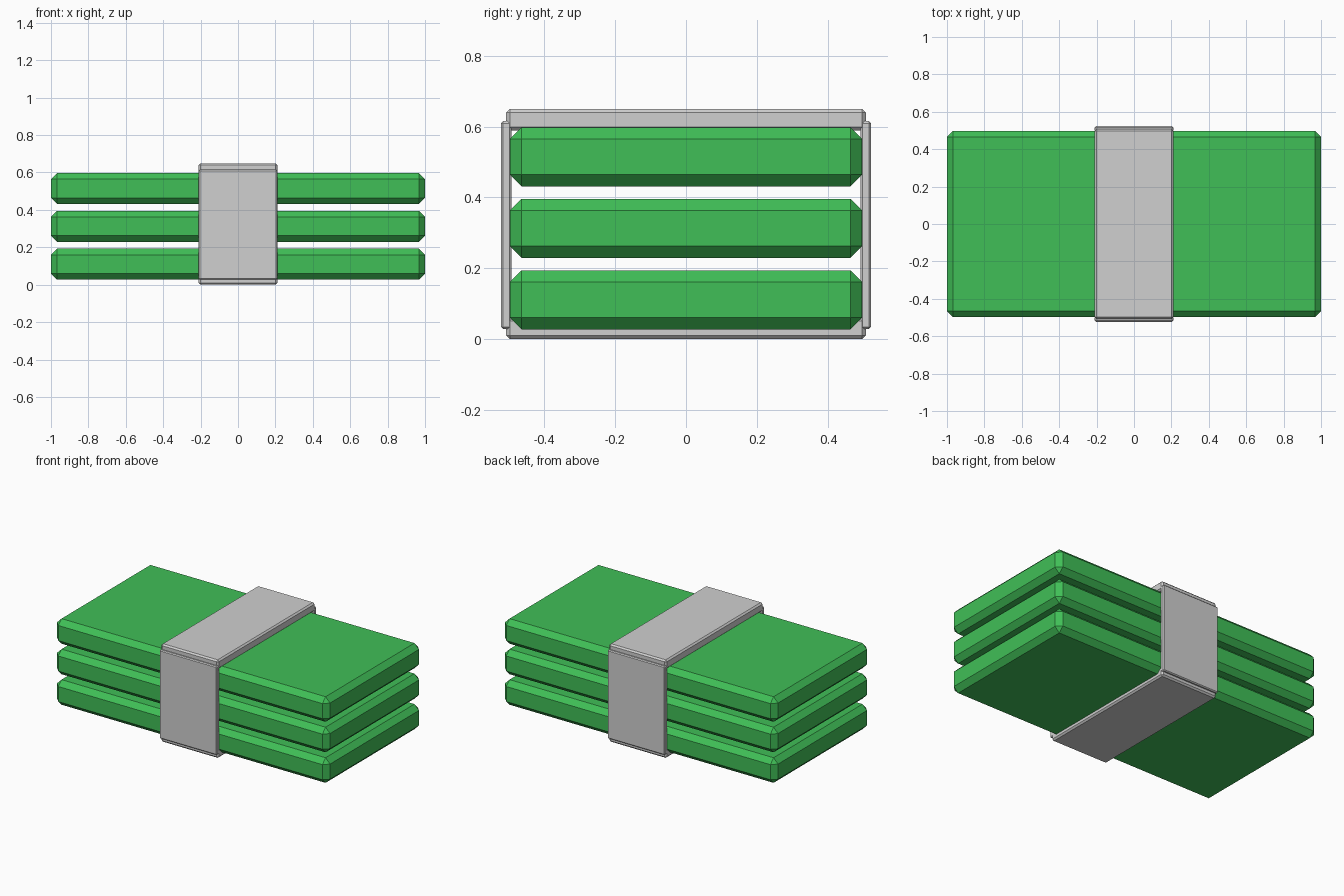
import bpy, bmesh

if "Cube" in bpy.data.objects:
    bpy.data.objects.remove(bpy.data.objects["Cube"])


def material(name, rgb):
    m = bpy.data.materials.new(name)
    m.diffuse_color = (*rgb, 1)
    m.use_nodes = True
    m.node_tree.nodes["Principled BSDF"].inputs["Base Color"].default_value = m.diffuse_color
    return m


green = material("note green", (0.051, 0.52, 0.095))
grey = material("band grey", (0.63, 0.63, 0.63))


def chamfered_box(name, lo, hi, chamfer, mat):
    """Flat-shaded box between two corners with every edge chamfered."""
    bm = bmesh.new()
    bmesh.ops.create_cube(bm, size=1)
    for v in bm.verts:
        v.co = [(a + b) / 2 + c * (b - a) for a, b, c in zip(lo, hi, v.co)]
    bmesh.ops.bevel(bm, geom=bm.edges[:], offset=chamfer, segments=1,
                    affect='EDGES', profile=0.5)
    bmesh.ops.recalc_face_normals(bm, faces=bm.faces[:])
    mesh = bpy.data.meshes.new(name)
    bm.to_mesh(mesh)
    bm.free()
    mesh.materials.append(mat)
    obj = bpy.data.objects.new(name, mesh)
    bpy.context.collection.objects.link(obj)
    return obj


# Three stacked wads of notes
for i in range(3):
    z = 0.027 + 0.202 * i
    chamfered_box(f"note_wad_{i + 1}", (-1, -0.498, z), (1, 0.498, z + 0.166), 0.033, green)

# Paper band: bottom and top slabs, then the two side plates
W = 0.21
chamfered_box("band_bottom", (-W, -0.508, 0), (W, 0.508, 0.06), 0.01, grey)
chamfered_box("band_top", (-W, -0.508, 0.589), (W, 0.508, 0.649), 0.01, grey)
for name, y in (("band_front", -0.508), ("band_back", 0.508)):
    chamfered_box(name, (-W, y - 0.015, 0.028), (W, y + 0.015, 0.615), 0.006, grey)
